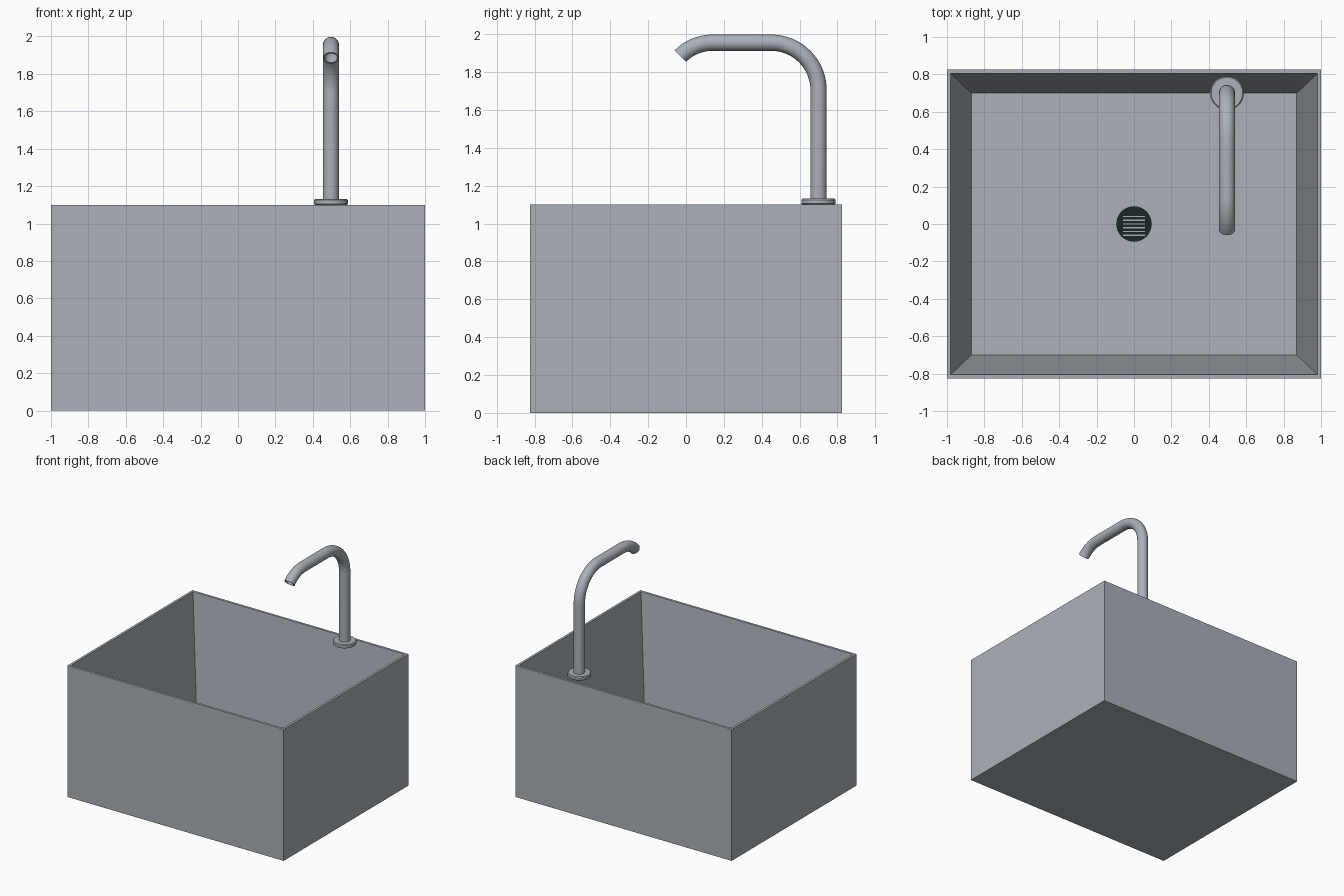
import bpy, bmesh, math
from mathutils import Vector

if "Cube" in bpy.data.objects:
    bpy.data.objects.remove(bpy.data.objects["Cube"])

def material(name, rgb):
    m = bpy.data.materials.new(name)
    m.diffuse_color = (*rgb, 1)
    m.use_nodes = True
    m.node_tree.nodes["Principled BSDF"].inputs["Base Color"].default_value = m.diffuse_color
    return m

STEEL = material("steel grey", (0.40, 0.44, 0.485))
DARK = material("drain black", (0.012, 0.02, 0.021))

def finish(bm, name, mat, smooth=False):
    bmesh.ops.recalc_face_normals(bm, faces=bm.faces)
    me = bpy.data.meshes.new(name)
    bm.to_mesh(me)
    bm.free()
    me.materials.append(mat)
    ob = bpy.data.objects.new(name, me)
    bpy.context.collection.objects.link(ob)
    if smooth:
        bpy.ops.object.select_all(action='DESELECT')
        ob.select_set(True)
        bpy.context.view_layer.objects.active = ob
        bpy.ops.object.shade_smooth_by_angle(angle=math.radians(35))
    return ob

def loft(bm, loops):
    """Skin a list of point loops and cap both ends."""
    rings = [[bm.verts.new(p) for p in loop] for loop in loops]
    for a, b in zip(rings, rings[1:]):
        n = len(a)
        for i in range(n):
            j = (i + 1) % n
            bm.faces.new((a[i], a[j], b[j], b[i]))
    bm.faces.new(rings[0][::-1])
    bm.faces.new(rings[-1])

def rect(hx, hy, z):
    return [(-hx, -hy, z), (hx, -hy, z), (hx, hy, z), (-hx, hy, z)]

def circle(r, x, y, z, n=48):
    return [(x + r * math.cos(2 * math.pi * i / n),
             y + r * math.sin(2 * math.pi * i / n), z) for i in range(n)]

# Basin: straight outside, tapered inside
FLOOR = 0.04
bm = bmesh.new()
loft(bm, [rect(1, 0.825, 0), rect(1, 0.825, 1.10),
          rect(0.98, 0.805, 1.10), rect(0.87, 0.70, FLOOR)])
finish(bm, "basin", STEEL)

# Drain disc with a grate of thin bars
bm = bmesh.new()
loft(bm, [circle(0.095, 0, 0, FLOOR - 0.01), circle(0.095, 0, 0, FLOOR + 0.003)])
finish(bm, "drain", DARK, True)

bm = bmesh.new()
for i in range(6):
    y, z = 0.04 - i * 0.02, FLOOR + 0.004
    bm.faces.new([bm.verts.new(p) for p in (
        (-0.06, y - 0.003, z), (0.06, y - 0.003, z),
        (0.06, y + 0.003, z), (-0.06, y + 0.003, z))])
finish(bm, "drain_grate", STEEL)

# Tap flange with a softened edge
FX, FY = 0.497, 0.70
bm = bmesh.new()
loft(bm, [circle(r, FX, FY, z) for r, z in
          ((0.084, 1.10), (0.09, 1.105), (0.09, 1.125), (0.084, 1.132))])
finish(bm, "tap_flange", STEEL, True)

# Spout path in the y-z plane: (y, z, heading), heading 90 = up, 180 = forward
path = [(FY, 1.10, 90)]
for i in range(17):
    a = 90 * i / 16
    t = math.radians(a)
    path.append((0.45 + 0.25 * math.cos(t), 1.705 + 0.25 * math.sin(t), 90 + a))
for i in range(9):
    a = 45 * i / 8
    t = math.radians(a)
    path.append((0.14 - 0.24 * math.sin(t), 1.715 + 0.24 * math.cos(t), 180 + a))

def ring(p, r, n=32):
    y, z, h = p
    t = math.radians(h - 90)
    side = Vector((0, math.cos(t), math.sin(t)))
    return [Vector((FX, y, z)) + side * (r * math.cos(2 * math.pi * i / n))
            + Vector((r * math.sin(2 * math.pi * i / n), 0, 0)) for i in range(n)]

# Spout: outer skin, then back inside for the open mouth
bm = bmesh.new()
loft(bm, [ring(p, 0.043) for p in path] + [ring(p, 0.034) for p in path[::-1]])
finish(bm, "tap_spout", STEEL, True)
